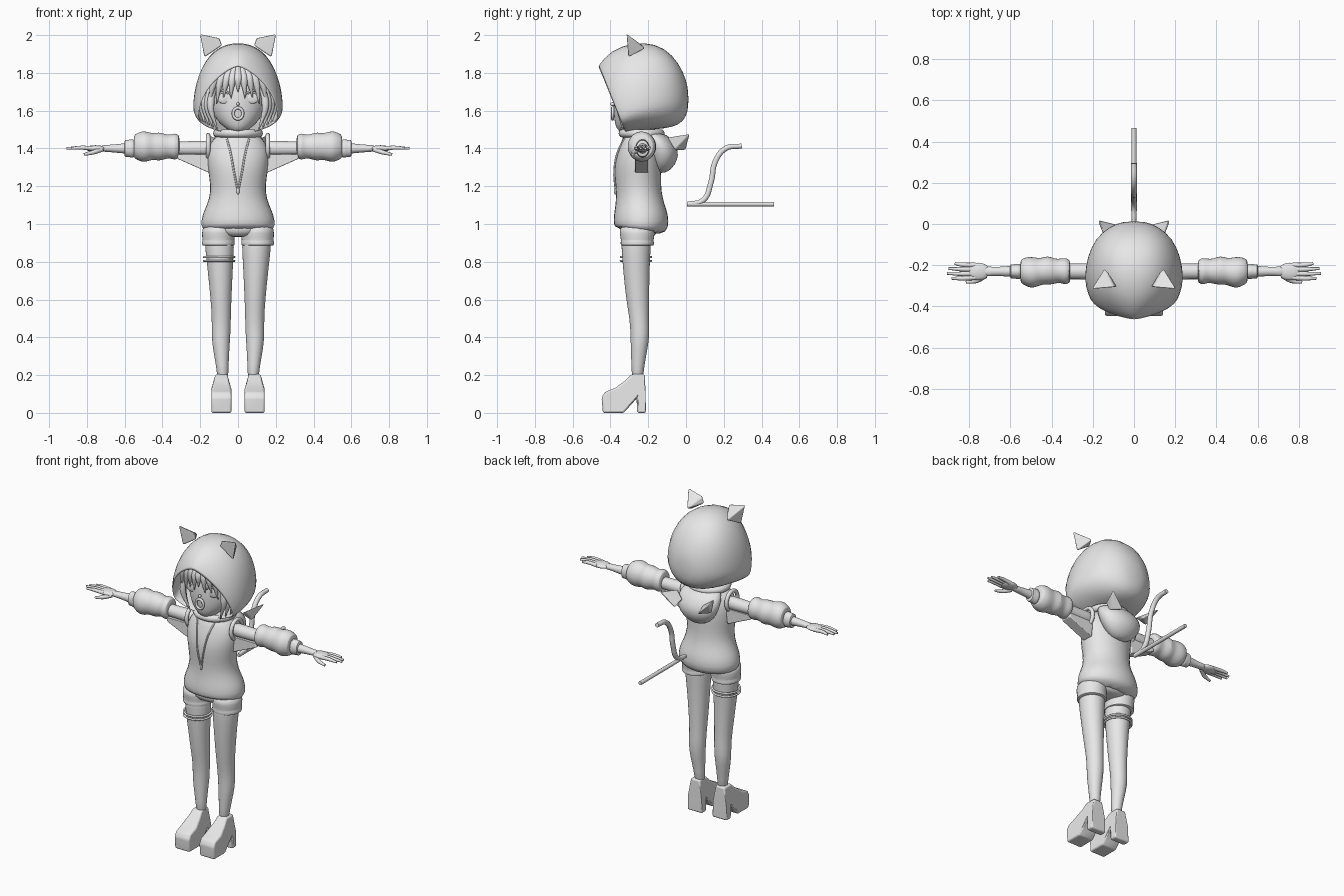
import bpy, bmesh
from math import sin, cos, pi, radians
from mathutils import Vector, Matrix

if "Cube" in bpy.data.objects:
    bpy.data.objects.remove(bpy.data.objects["Cube"])

grey = bpy.data.materials.new("plain_grey")
grey.use_nodes = True
grey.diffuse_color = (0.8, 0.8, 0.8, 1)
grey.node_tree.nodes["Principled BSDF"].inputs["Base Color"].default_value = grey.diffuse_color
SIDES = 16
SMOOTH = []


def finish(name, bm, subdiv=0, bevel=0):
    bmesh.ops.recalc_face_normals(bm, faces=bm.faces)
    mesh = bpy.data.meshes.new(name)
    bm.to_mesh(mesh)
    bm.free()
    mesh.materials.append(grey)
    ob = bpy.data.objects.new(name, mesh)
    bpy.context.collection.objects.link(ob)
    if bevel:
        mod = ob.modifiers.new("Bevel", "BEVEL")
        mod.width, mod.segments = bevel, 3
    if subdiv:
        mod = ob.modifiers.new("Subdivision", "SUBSURF")
        mod.levels = mod.render_levels = subdiv
    SMOOTH.append(ob)
    return ob


def loft(name, rings, caps=(True, True), subdiv=1):
    bm = bmesh.new()
    loops = [[bm.verts.new(p) for p in ring] for ring in rings]
    n = len(loops[0])
    for a, b in zip(loops, loops[1:]):
        for i in range(n):
            j = (i + 1) % n
            bm.faces.new((a[i], a[j], b[j], b[i]))
    for cap, ring in zip(caps, (loops[0], loops[-1])):
        if cap:
            bm.faces.new(ring)
    return finish(name, bm, subdiv)


def flat_ring(z, cx, cy, rx, ry, tilt=0):
    turn = [2 * pi * i / SIDES for i in range(SIDES)]
    return [(cx + rx * cos(t), cy + ry * sin(t), z - tilt * sin(t)) for t in turn]


def arm_ring(s, x, cy, cz, ry, rz):
    turn = [2 * pi * i / SIDES for i in range(SIDES)]
    return [(s * x, cy + ry * cos(t), cz + rz * sin(t)) for t in turn]


def ball(name, centre, radii):
    bm = bmesh.new()
    bmesh.ops.create_uvsphere(bm, u_segments=24, v_segments=16, radius=1,
                              matrix=Matrix.Translation(centre) @ Matrix.Diagonal((*radii, 1)))
    return finish(name, bm)


def tube(name, points, radius, taper=None, closed=False):
    curve = bpy.data.curves.new(name, "CURVE")
    curve.dimensions = "3D"
    curve.bevel_depth, curve.bevel_resolution = radius, 3
    curve.use_fill_caps = True
    curve.resolution_u = 6
    spline = curve.splines.new("BEZIER")
    spline.bezier_points.add(len(points) - 1)
    spline.use_cyclic_u = closed
    for i, (bp, p) in enumerate(zip(spline.bezier_points, points)):
        bp.co = p
        bp.handle_left_type = bp.handle_right_type = "AUTO"
        bp.radius = taper[i] if taper else 1
    curve.materials.append(grey)
    ob = bpy.data.objects.new(name, curve)
    bpy.context.collection.objects.link(ob)


def ear(name, s, corners):
    bm = bmesh.new()
    verts = [bm.verts.new((s * x, y, z)) for x, y, z in corners]
    bmesh.ops.convex_hull(bm, input=verts)
    finish(name, bm, bevel=0.008)


# hooded top, neck and shorts
loft("hooded_top", [flat_ring(z, 0, cy, rx, ry, t) for z, cy, rx, ry, t in (
    (.955, -.25, .186, .128, .02), (.99, -.237, .202, .15, .01), (1.05, -.238, .194, .147, 0),
    (1.1, -.243, .168, .133, 0), (1.17, -.25, .146, .121, 0), (1.25, -.255, .156, .126, 0),
    (1.33, -.255, .168, .126, 0), (1.4, -.25, .168, .108, 0), (1.46, -.25, .13, .088, 0),
    (1.49, -.25, .07, .06, 0))])
loft("neck", [flat_ring(z, 0, -.24, .04, .04) for z in (1.44, 1.5, 1.56)])
loft("shorts_seat", [flat_ring(z, 0, -.25, rx, ry) for z, rx, ry in
                     ((.93, .07, .08), (.95, .16, .1), (1.02, .18, .12))])

# zip edges and puller
for s in (1, -1):
    tube("zip_edge", [(0, -.372, 1.17), (s * .022, -.38, 1.28), (s * .04, -.362, 1.38),
                      (s * .06, -.325, 1.455)], .005)
ball("zip_puller", (0, -.374, 1.175), (.008, .007, .02))

# lowered spare hood on the back with its collar
loft("back_hood", [flat_ring(z, 0, cy, rx, ry, t) for z, cy, rx, ry, t in (
    (1.27, -.13, .03, .02, 0), (1.29, -.125, .08, .05, 0), (1.34, -.12, .125, .08, 0),
    (1.4, -.13, .145, .09, .01), (1.45, -.15, .14, .09, .02), (1.49, -.17, .11, .07, .01))])
tube("collar", [(.11 * cos(a * pi / 4), -.235 + .1 * sin(a * pi / 4), 1.48) for a in range(8)],
     .022, closed=True)

# head, face and hair
loft("head", [flat_ring(z, 0, cy, rx, ry) for z, cy, rx, ry in (
    (1.485, -.31, .025, .03), (1.5, -.3, .06, .07), (1.55, -.265, .12, .118), (1.62, -.24, .155, .148),
    (1.7, -.235, .162, .15), (1.77, -.23, .145, .135), (1.83, -.23, .08, .08))])
bm = bmesh.new()
hole, lip = 20, 8
torus = [[bm.verts.new(((.026 + .008 * cos(b)) * cos(a), -.388 + .008 * sin(b),
                        1.585 + (.03 + .008 * cos(b)) * sin(a)))
          for b in (2 * pi * j / lip for j in range(lip))]
         for a in (2 * pi * i / hole for i in range(hole))]
for i in range(hole):
    for j in range(lip):
        a, b = torus[i], torus[(i + 1) % hole]
        bm.faces.new((a[j], a[(j + 1) % lip], b[(j + 1) % lip], b[j]))
finish("open_mouth", bm)
ball("nose", (0, -.388, 1.635), (.008, .012, .01))
for i in range(9):
    x = (i - 4) * .033
    drop = .02 * (i % 2) + .015 * abs(i - 4)
    tube("fringe_strand", [(x * .5, -.34, 1.84), (x * .9, -.395 + abs(x) * .2, 1.77),
                           (x * 1.15, -.4 + abs(x) * .35, 1.7 - drop)], .023, (.8, 1, .1))
for s in (1, -1):
    ball("eye", (s * .075, -.366, 1.665), (.034, .008, .028))
    tube("eyebrow", [(s * .035, -.388, 1.685), (s * .075, -.378, 1.705), (s * .12, -.345, 1.695)],
         .006, (.6, 1, .4))
    for k in range(4):
        tube("side_lock", [(s * (.11 + .012 * k), -.33 + .02 * k, 1.77),
                           (s * (.145 + .015 * k), -.35 + .025 * k, 1.63),
                           (s * (.11 + .022 * k), -.335 + .02 * k, 1.5 + .01 * k)],
             .02, (.8, 1, .15))


# large raised hood swept from the face opening to the back
def hood_ring(y, lean, c, w, up, down, power):
    ring = []
    for i in range(24):
        t = 2 * pi * i / 24
        dz = (up if cos(t) > 0 else down) * cos(t)
        side = 1 if sin(t) >= 0 else -1
        ring.append((side * w * abs(sin(t)) ** power, y + lean * dz, c + dz))
    return ring


hood = loft("raised_hood", [hood_ring(*r) for r in (
    (-.356, -.42, 1.56, .217, .275, .09, 1.5), (-.3, -.3, 1.6, .238, .325, .12, 1.12),
    (-.24, -.12, 1.62, .241, .345, .125, .9), (-.16, 0, 1.64, .228, .32, .14, .85),
    (-.07, 0, 1.66, .19, .24, .15, .85), (-.012, 0, 1.66, .12, .145, .12, .9),
    (.014, 0, 1.655, .05, .06, .05, 1))], caps=(False, True), subdiv=0)
shell = hood.modifiers.new("Thickness", "SOLIDIFY")
shell.thickness, shell.offset = .012, -1
sub = hood.modifiers.new("Subdivision", "SUBSURF")
sub.levels = sub.render_levels = 1

for s in (1, -1):
    # hood ears, upper and lower pair
    ear("hood_ear", s, ((.18, -.305, 1.88), (.082, -.305, 1.945), (.095, -.305, 1.985),
                        (.14, -.21, 1.93), (.205, -.315, 2.008)))
    ear("back_hood_ear", s, ((.07, -.07, 1.42), (.13, -.1, 1.46), (.14, -.06, 1.39),
                             (.08, 0, 1.39), (.178, .024, 1.48)))

    # legs
    loft("leg", [flat_ring(z, s * cx, cy, rx, ry) for z, cx, cy, rx, ry in (
        (.97, .1, -.26, .08, .085), (.88, .098, -.265, .079, .079), (.75, .094, -.263, .067, .071),
        (.6, .09, -.256, .056, .062), (.5, .088, -.248, .051, .052), (.42, .09, -.243, .051, .051),
        (.35, .09, -.247, .046, .047), (.25, .083, -.255, .033, .034), (.17, .08, -.257, .03, .031))])
    loft("shorts_leg", [flat_ring(z, s * .104, -.258, rx, ry) for z, rx, ry in (
        (.885, .08, .08), (.885, .088, .09), (.905, .09, .091), (.91, .085, .087),
        (.95, .09, .095), (1.0, .085, .1))])

    # platform shoe from a side profile, narrowing upward
    bm = bmesh.new()
    outline = ((-.44, 0), (-.33, 0), (-.262, .075), (-.258, 0), (-.212, 0), (-.214, .1),
               (-.218, .205), (-.288, .205), (-.32, .172), (-.375, .132), (-.43, .11), (-.447, .08))
    sides = []
    for e in (1, -1):
        sides.append([bm.verts.new((s * .088 + e * (.053 if z < .12 else .053 - .25 * (z - .12)), y, z))
                      for y, z in outline])
        bm.faces.new(sides[-1])
    for i in range(len(outline)):
        j = (i + 1) % len(outline)
        bm.faces.new((sides[0][i], sides[0][j], sides[1][j], sides[1][i]))
    finish("platform_shoe", bm, bevel=.01)

    # arm, gathered sleeve and cuff
    loft("arm", [arm_ring(s, x, -.23, 1.4, ry, rz) for x, ry, rz in (
        (.12, .045, .045), (.2, .04, .04), (.33, .038, .038), (.5, .035, .035),
        (.62, .025, .026), (.69, .02, .018), (.73, .03, .018))])
    loft("gathered_sleeve", [arm_ring(s, x, -.23 + dy, 1.41, r, r * 1.08) for x, dy, r in (
        (.31, 0, .04), (.312, 0, .058), (.335, 0, .068), (.36, .004, .058), (.385, 0, .062),
        (.42, .006, .073), (.45, 0, .064), (.48, -.006, .075), (.51, -.004, .077),
        (.535, 0, .066), (.55, 0, .058), (.552, 0, .035))])
    loft("sleeve_cuff", [arm_ring(s, x, -.23, 1.4, r, r * 1.3) for x, r in (
        (.54, .04), (.57, .038), (.585, .034), (.6, .037), (.602, .024))])
    # cloth flap under the arm
    ear("sleeve_flap", s, [(x, y, z) for y in (-.2, -.27)
                           for x, z in ((.14, 1.37), (.15, 1.27), (.19, 1.32), (.32, 1.345), (.32, 1.37))])
    tube("armhole_edge", [(s * .158, -.24 + .055 * cos(a * pi / 4), 1.41 + .06 * sin(a * pi / 4))
                          for a in range(8)], .012, closed=True)

    # hand
    ball("palm", (s * .755, -.23, 1.4), (.055, .042, .017))
    for k in range(4):
        reach = (.87, .9, .907, .885)[k]
        tube("finger", [(s * .77, -.2 - .02 * k, 1.4), (s * .83, -.198 - .022 * k, 1.404),
                        (s * reach, -.192 - .024 * k, 1.4)], .011, (1.1, 1, .6))
    tube("thumb", [(s * .72, -.25, 1.395), (s * .765, -.275, 1.38), (s * .815, -.283, 1.368)],
         .012, (1.1, 1, .6))

# thigh bands on the right leg
for z in (.805, .825):
    tube("thigh_band", [(-.1 + .08 * cos(a * pi / 4), -.265 + .08 * sin(a * pi / 4), z)
                        for a in range(8)], .006, closed=True)

# two tails, one straight and one curled
tube("straight_tail", [(0, .005, 1.105), (0, .23, 1.105), (0, .465, 1.105)], .012)
tube("curled_tail", [(0, .01, 1.108), (0, .09, 1.125), (0, .132, 1.22), (0, .155, 1.33),
                     (0, .21, 1.4), (0, .295, 1.413)], .015, (.7, 1, 1, 1, 1, .9))

# smooth shading with crisp corners
bpy.ops.object.select_all(action="DESELECT")
for ob in SMOOTH:
    ob.select_set(True)
bpy.context.view_layer.objects.active = hood
bpy.ops.object.shade_smooth_by_angle(angle=radians(50))
